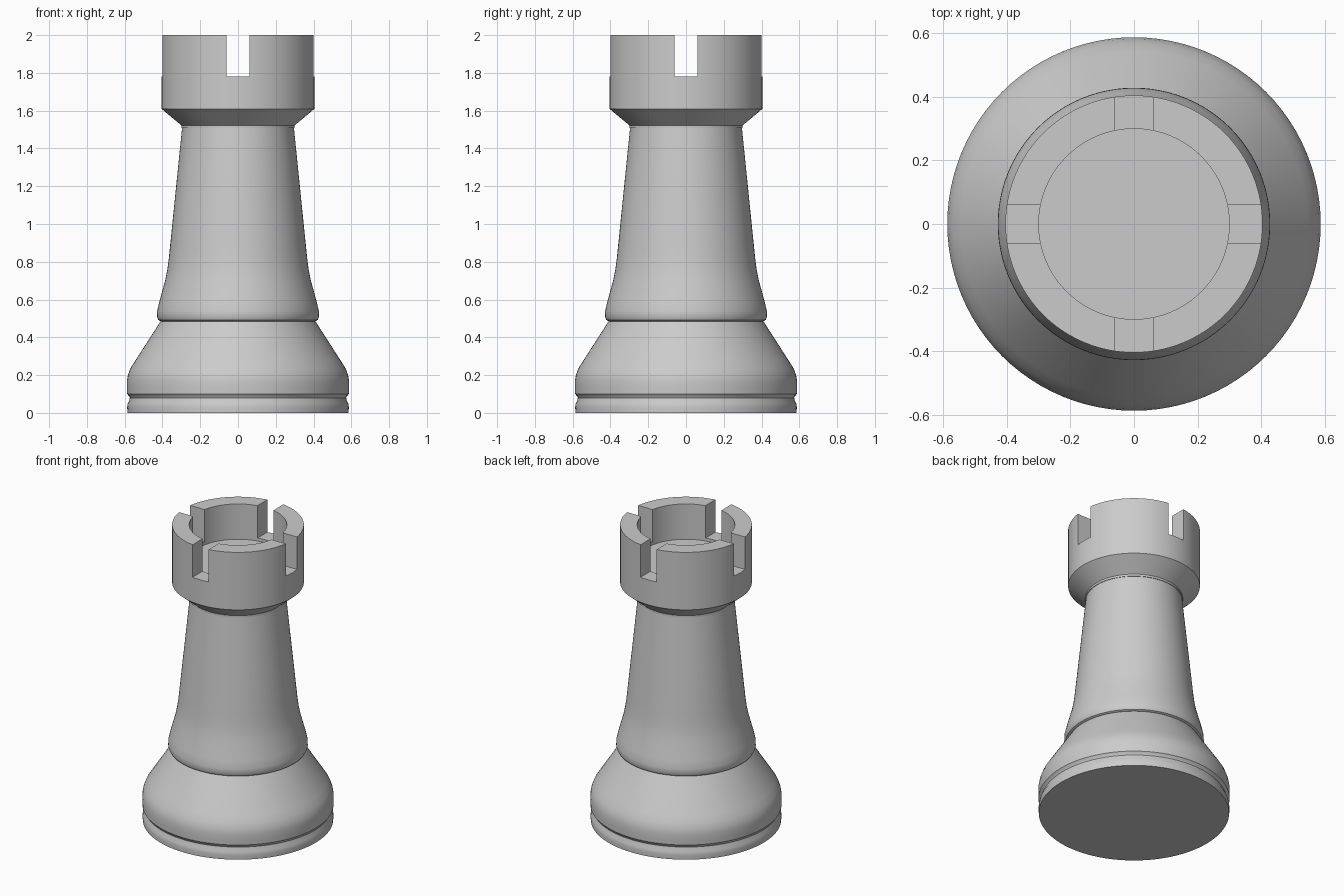
import bpy
import bmesh
import math

cube = bpy.data.objects.get("Cube")
if cube:
    bpy.data.objects.remove(cube, do_unlink=True)

SIDES = 96

grey = bpy.data.materials.new("light_grey")
grey.use_nodes = True
GREY = (0.6, 0.6, 0.6, 1)
grey.diffuse_color = GREY
grey.node_tree.nodes["Principled BSDF"].inputs["Base Color"].default_value = GREY


def add_object(name, bm):
    mesh = bpy.data.meshes.new(name)
    bmesh.ops.recalc_face_normals(bm, faces=bm.faces)
    bm.to_mesh(mesh)
    bm.free()
    obj = bpy.data.objects.new(name, mesh)
    bpy.context.collection.objects.link(obj)
    mesh.materials.append(grey)
    return obj


def lathe(name, profile):
    """Spin a (radius, height) outline about z; both ends lie on the axis."""
    bm = bmesh.new()
    verts = [bm.verts.new((r, 0, z)) for r, z in profile]
    edges = [bm.edges.new(pair) for pair in zip(verts, verts[1:])]
    bmesh.ops.spin(bm, geom=verts + edges, cent=(0, 0, 0), axis=(0, 0, 1),
                   angle=math.tau, steps=SIDES, use_duplicate=False)
    bmesh.ops.remove_doubles(bm, verts=bm.verts, dist=0.0005)
    return add_object(name, bm)


def shade(obj):
    bpy.ops.object.select_all(action='DESELECT')
    obj.select_set(True)
    bpy.context.view_layer.objects.active = obj
    bpy.ops.object.shade_smooth_by_angle(angle=math.radians(32))


# Base with a groove and a rounded shoulder
base = lathe("base", [
    (0, 0), (0.585, 0), (0.587, 0.03), (0.584, 0.05), (0.575, 0.068),
    (0.573, 0.08), (0.578, 0.09), (0.587, 0.1), (0.588, 0.13), (0.588, 0.17),
    (0.583, 0.2), (0.57, 0.235), (0.545, 0.275), (0.41, 0.485), (0, 0.485)])

# Tapered column with a rounded foot
column = lathe("column", [
    (0, 0.485), (0.41, 0.485), (0.422, 0.492), (0.429, 0.508), (0.428, 0.54),
    (0.416, 0.59), (0.386, 0.7), (0.374, 0.76), (0.366, 0.82), (0.36, 0.88),
    (0.296, 1.51), (0, 1.51)])

# Flared crown with a recessed cup
crown = lathe("crown", [
    (0, 1.508), (0.3, 1.508), (0.3, 1.522), (0.405, 1.61), (0.405, 2),
    (0.3, 2), (0.3, 1.76), (0, 1.76)])

# Four notches through the rim, cut by two crossing bars
for i, size in enumerate([(1.2, 0.12), (0.12, 1.2)]):
    bm = bmesh.new()
    bmesh.ops.create_cube(bm, size=1)
    bmesh.ops.scale(bm, verts=bm.verts, vec=(*size, 0.44))
    bmesh.ops.translate(bm, verts=bm.verts, vec=(0, 0, 2))
    cutter = add_object(f"notch_cutter_{i + 1}", bm)
    cutter.hide_render = True
    cutter.hide_set(True)
    cut = crown.modifiers.new("notch", 'BOOLEAN')
    cut.operation = 'DIFFERENCE'
    cut.solver = 'EXACT'
    cut.object = cutter

# Bake the cuts, remove the cutters, then smooth
bpy.context.view_layer.objects.active = crown
for cut in list(crown.modifiers):
    cutter = cut.object
    bpy.ops.object.modifier_apply(modifier=cut.name)
    bpy.data.objects.remove(cutter, do_unlink=True)

for part in (base, column, crown):
    shade(part)
